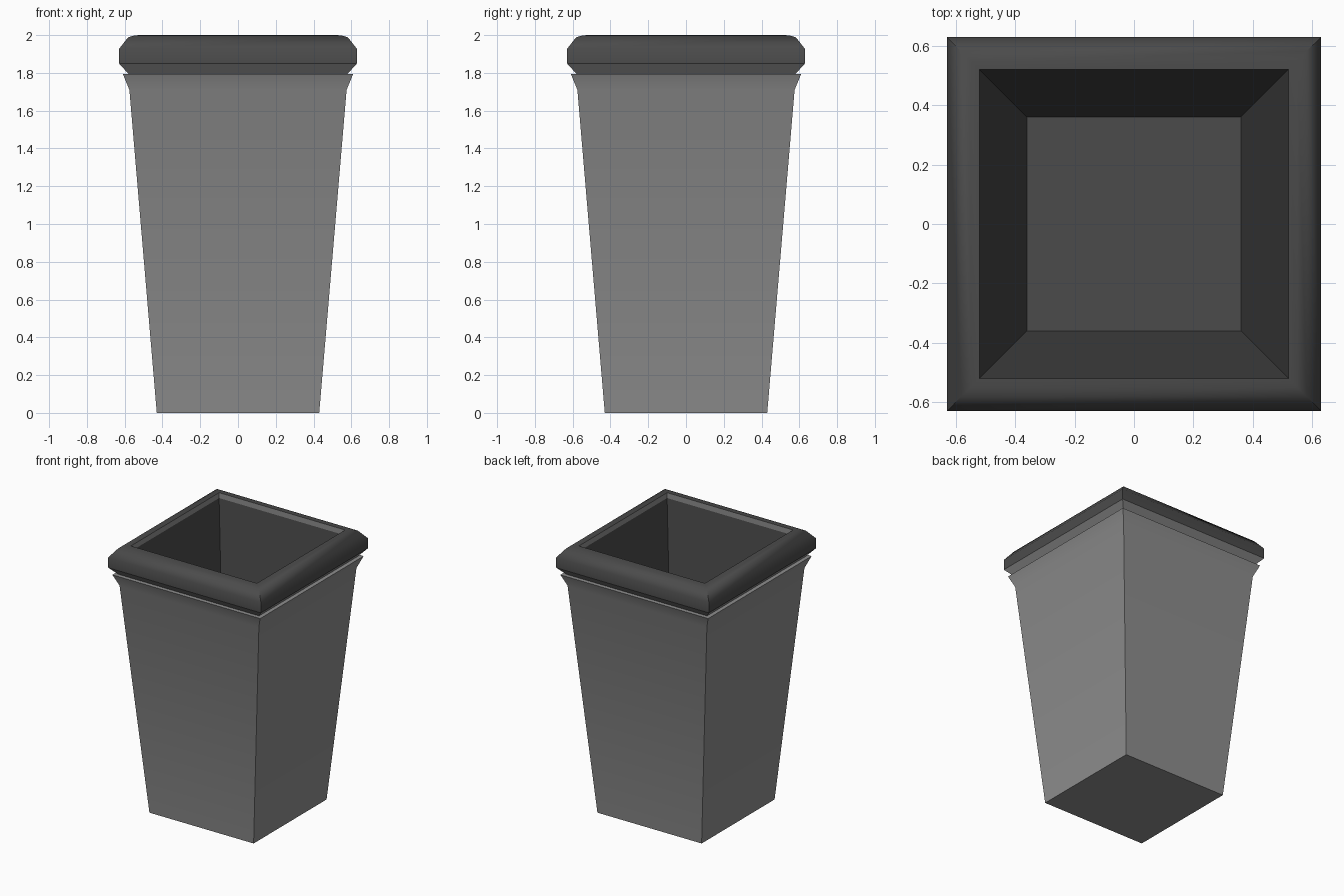
import bpy, bmesh, math

if "Cube" in bpy.data.objects:
    bpy.data.objects.remove(bpy.data.objects["Cube"])


def make_material(name, v):
    m = bpy.data.materials.new(name)
    m.diffuse_color = (v, v, v, 1)
    m.use_nodes = True
    m.node_tree.nodes["Principled BSDF"].inputs["Base Color"].default_value = m.diffuse_color
    return m


grey = make_material("mid grey", 0.27)
dark = make_material("dark grey", 0.07)


def square_loft(name, profile, mat, cap_start=False, cap_end=False):
    """Sweep a (half width, height) profile around a square."""
    bm = bmesh.new()
    rings = [[bm.verts.new((sx * w, sy * w, z))
              for sx, sy in ((-1, -1), (1, -1), (1, 1), (-1, 1))]
             for w, z in profile]
    for a, b in zip(rings, rings[1:]):
        for i in range(4):
            j = (i + 1) % 4
            bm.faces.new((a[i], a[j], b[j], b[i]))
    if cap_start:
        bm.faces.new(rings[0][::-1])
    if cap_end:
        bm.faces.new(rings[-1])
    me = bpy.data.meshes.new(name)
    bm.to_mesh(me)
    bm.free()
    me.materials.append(mat)
    ob = bpy.data.objects.new(name, me)
    bpy.context.collection.objects.link(ob)
    bpy.ops.object.select_all(action='DESELECT')
    ob.select_set(True)
    bpy.context.view_layer.objects.active = ob
    bpy.ops.object.shade_smooth_by_angle(angle=math.radians(48))
    return ob


# tapered body with flared top, ledge and neck under the rim
square_loft("body", [(0.43, 0), (0.575, 1.71), (0.61, 1.795),
                     (0.58, 1.795), (0.63, 1.85)], grey, cap_start=True)

# rounded dark rim
square_loft("rim", [(0.63, 1.85), (0.63, 1.927), (0.582, 1.988),
                    (0.55, 1.998), (0.52, 2.0)], dark)

# light band just inside the opening
square_loft("inner_lip", [(0.52, 2.0), (0.52, 1.96)], grey)

# dark tapered inside with floor
square_loft("liner", [(0.52, 1.96), (0.36, 0.06)], dark, cap_end=True)
